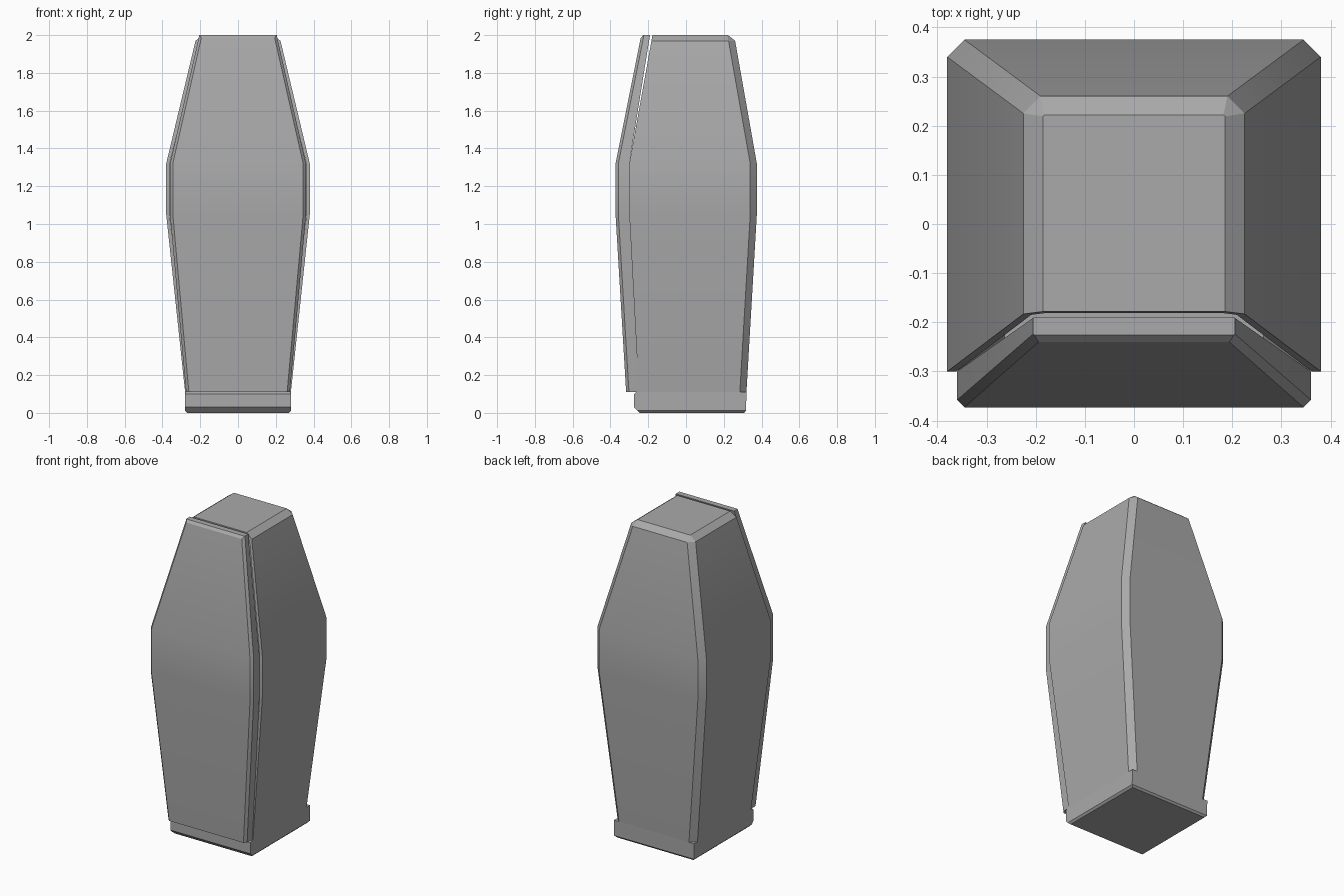
import bpy, bmesh

cube = bpy.data.objects.get("Cube")
if cube:
    bpy.data.objects.remove(cube, do_unlink=True)

grey = bpy.data.materials.new("stone_grey")
grey.use_nodes = True
colour = (0.4, 0.4, 0.4, 1)
grey.diffuse_color = colour
grey.node_tree.nodes["Principled BSDF"].inputs["Base Color"].default_value = colour


def plan(half, flat, back, chamfer):
    """Cross-section: square corners at y=flat, chamfered corners at y=back."""
    if chamfer:
        s = 1 if back > flat else -1
        side = [(half, flat), (half, back - s * chamfer), (half - chamfer, back)]
    else:
        side = [(half, flat), (half, back)]
    return side + [(-x, y) for x, y in reversed(side)]


def loft(name, rings, cavity=0):
    """Stack cross-sections by height; optionally hollow out the flat side."""
    bm = bmesh.new()
    loops = [[bm.verts.new((x, y, z)) for x, y in plan(*ring)] for z, *ring in rings]
    bm.faces.new(loops[0])
    bm.faces.new(loops[-1])
    flat_faces = []
    for low, high in zip(loops, loops[1:]):
        n = len(low)
        for i in range(n):
            j = (i + 1) % n
            face = bm.faces.new((low[i], low[j], high[j], high[i]))
        flat_faces.append(face)
    bmesh.ops.recalc_face_normals(bm, faces=bm.faces)
    if cavity:
        bmesh.ops.inset_region(bm, faces=flat_faces, thickness=0.018, use_even_offset=True)
        hole = bmesh.ops.extrude_face_region(bm, geom=flat_faces)["geom"]
        moved = [v for v in hole if isinstance(v, bmesh.types.BMVert)]
        bmesh.ops.translate(bm, verts=moved, vec=(0, cavity, 0))
        bmesh.ops.delete(bm, geom=[f for f in flat_faces if f.is_valid], context="FACES")
    mesh = bpy.data.meshes.new(name)
    bm.to_mesh(mesh)
    bm.free()
    mesh.materials.append(grey)
    obj = bpy.data.objects.new(name, mesh)
    bpy.context.collection.objects.link(obj)
    bpy.ops.object.select_all(action="DESELECT")
    obj.select_set(True)
    bpy.context.view_layer.objects.active = obj
    bpy.ops.object.shade_smooth_by_angle(angle=0.5)
    return obj


# Each ring: height, half width, flat side y, chamfered side y, corner chamfer
# Hollow casket body, open at the front
loft("casket_body", [
    (0.11, 0.28, -0.25, 0.32, 0.035),
    (1.05, 0.38, -0.30, 0.375, 0.035),
    (1.32, 0.38, -0.30, 0.375, 0.035),
    (1.97, 0.225, -0.183, 0.26, 0.035),
    (2.0, 0.185, -0.178, 0.222, 0.003),
], cavity=0.35)

# Lid, leaning very slightly away from the body at the top
loft("lid", [
    (0.11, 0.275, -0.25, -0.317, 0.015),
    (1.05, 0.36, -0.30, -0.373, 0.015),
    (1.32, 0.36, -0.30, -0.373, 0.015),
    (1.985, 0.208, -0.193, -0.24, 0.014),
    (2.0, 0.205, -0.19, -0.226, 0.002),
])

# Square foot with a bevelled front lip
loft("foot", [
    (0, 0.268, -0.245, 0.308, 0),
    (0.012, 0.28, -0.257, 0.318, 0),
    (0.03, 0.28, -0.275, 0.318, 0),
    (0.10, 0.28, -0.275, 0.32, 0),
    (0.11, 0.28, -0.262, 0.32, 0),
])
